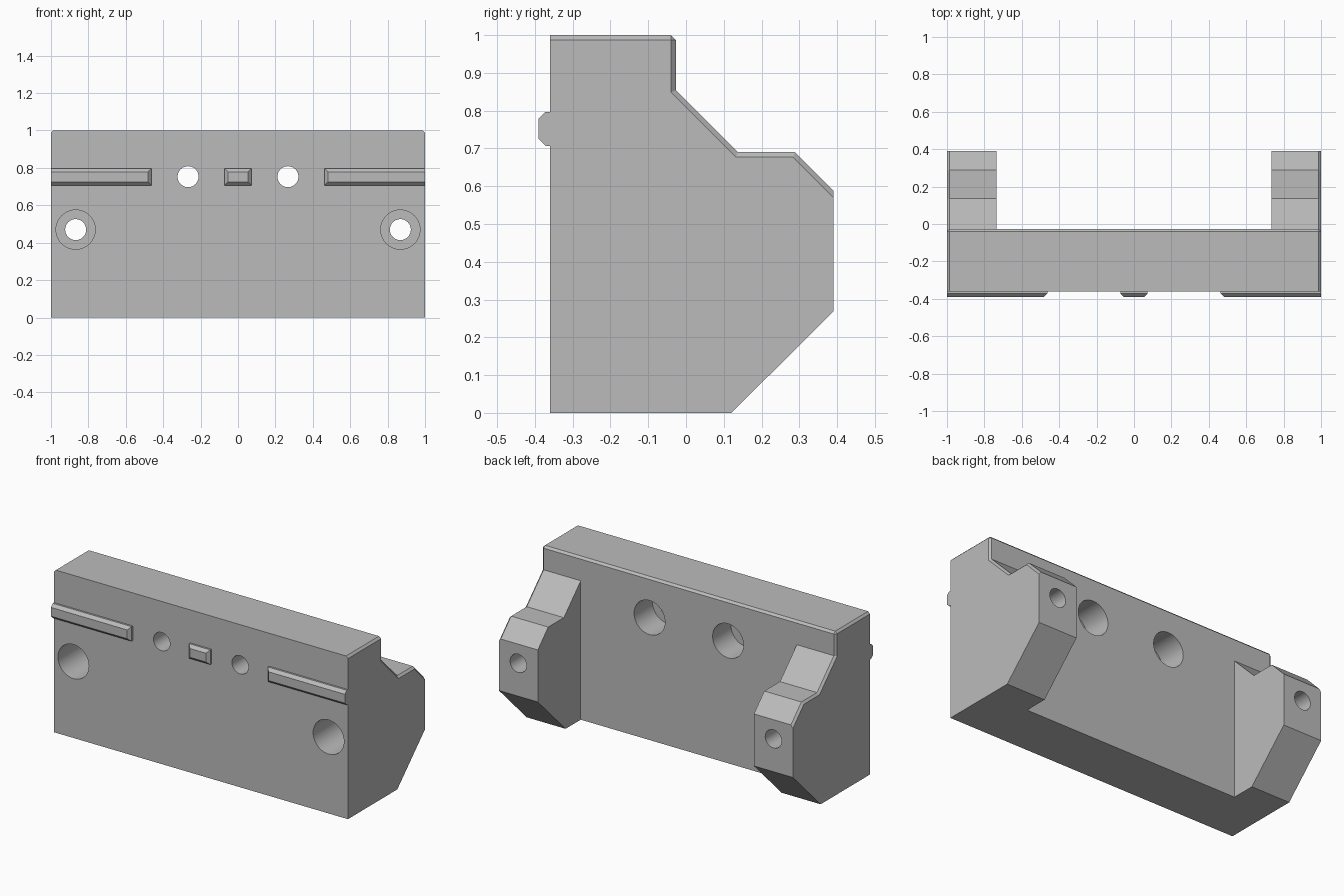
import bpy, bmesh
from math import radians
from mathutils import Matrix, Vector

if "Cube" in bpy.data.objects:
    bpy.data.objects.remove(bpy.data.objects["Cube"], do_unlink=True)

grey = bpy.data.materials.new("plain grey")
grey.use_nodes = True
colour = (0.5, 0.5, 0.5, 1)
grey.diffuse_color = colour
grey.node_tree.nodes["Principled BSDF"].inputs["Base Color"].default_value = colour

FRONT, WALL_BACK = -0.36, -0.027


def finish(name, bm):
    bmesh.ops.recalc_face_normals(bm, faces=bm.faces)
    mesh = bpy.data.meshes.new(name)
    bm.to_mesh(mesh)
    bm.free()
    mesh.materials.append(grey)
    obj = bpy.data.objects.new(name, mesh)
    bpy.context.collection.objects.link(obj)
    return obj


def box(lo, hi):
    bm = bmesh.new()
    bmesh.ops.create_cube(bm, size=1)
    lo, hi = Vector(lo), Vector(hi)
    for v in bm.verts:
        v.co = (lo + hi) / 2 + v.co * (hi - lo)
    return bm


def bore(x, z, radius, y0, y1):
    bm = bmesh.new()
    turn = Matrix.Translation((x, (y0 + y1) / 2, z)) @ Matrix.Rotation(radians(90), 4, 'X')
    bmesh.ops.create_cone(bm, cap_ends=True, segments=48, radius1=radius,
                          radius2=radius, depth=y1 - y0, matrix=turn)
    return bm


def cut(target, name, bm):
    cutter = finish(name, bm)
    mod = target.modifiers.new(name, 'BOOLEAN')
    mod.operation, mod.solver, mod.object = 'DIFFERENCE', 'EXACT', cutter
    bpy.context.view_layer.objects.active = target
    bpy.ops.object.modifier_apply(modifier=name)
    bpy.data.objects.remove(cutter, do_unlink=True)


# Bracket body: side profile extruded across the width
profile = [(FRONT, 0), (0.12, 0), (0.39, 0.268), (0.39, 0.588), (0.289, 0.69),
           (0.137, 0.69), (WALL_BACK, 0.854), (WALL_BACK, 1), (FRONT, 1)]
bm = bmesh.new()
side = bm.faces.new([bm.verts.new((-1, y, z)) for y, z in profile])
new = bmesh.ops.extrude_face_region(bm, geom=[side])["geom"]
for v in new:
    if isinstance(v, bmesh.types.BMVert):
        v.co.x = 1

# Chamfer the upper outline on both ends and the top back edge
edges = []
for e in bm.edges:
    a, b = (v.co for v in e.verts)
    on_end = abs(a.x - b.x) < 0.01
    if on_end and min(a.z, b.z) > 0.5:
        edges.append(e)
    elif not on_end and a.z > 0.99 and a.y > FRONT + 0.1:
        edges.append(e)
bmesh.ops.bevel(bm, geom=edges, offset=0.013, segments=1, affect='EDGES')
body = finish("bracket_body", bm)

# Gap between the two rear arms
cut(body, "arm_gap", box((-0.735, WALL_BACK, -0.2), (0.735, 0.6, 1.2)))

# Stepped holes: arms are counterbored from the front, wall from the back
for s in (-1, 1):
    cut(body, "arm_hole", bore(s * 0.868, 0.47, 0.056, -0.6, 0.6))
    cut(body, "arm_counterbore", bore(s * 0.868, 0.47, 0.105, -0.6, 0.19))
    cut(body, "wall_hole", bore(s * 0.267, 0.753, 0.056, -0.6, 0.2))
    cut(body, "wall_counterbore", bore(s * 0.267, 0.753, 0.105, -0.205, 0.2))


# Raised locating rails with chamfered front edges, flush at the outer ends
def rail(name, x0, x1):
    bm = box((x0, -0.39, 0.707), (x1, FRONT + 0.004, 0.797))
    edges = [e for e in bm.edges
             if all(v.co.y < -0.38 for v in e.verts)
             and not all(abs(v.co.x) > 0.99 for v in e.verts)]
    bmesh.ops.bevel(bm, geom=edges, offset=0.018, segments=1, affect='EDGES')
    return finish(name, bm)


rails = [rail("right_rail", -1, -0.463), rail("middle_rail", -0.072, 0.072),
         rail("left_rail", 0.463, 1)]

# Smooth bores, crisp flat faces
bpy.ops.object.select_all(action='DESELECT')
body.select_set(True)
bpy.context.view_layer.objects.active = body
bpy.ops.object.shade_smooth_by_angle(angle=radians(25))
